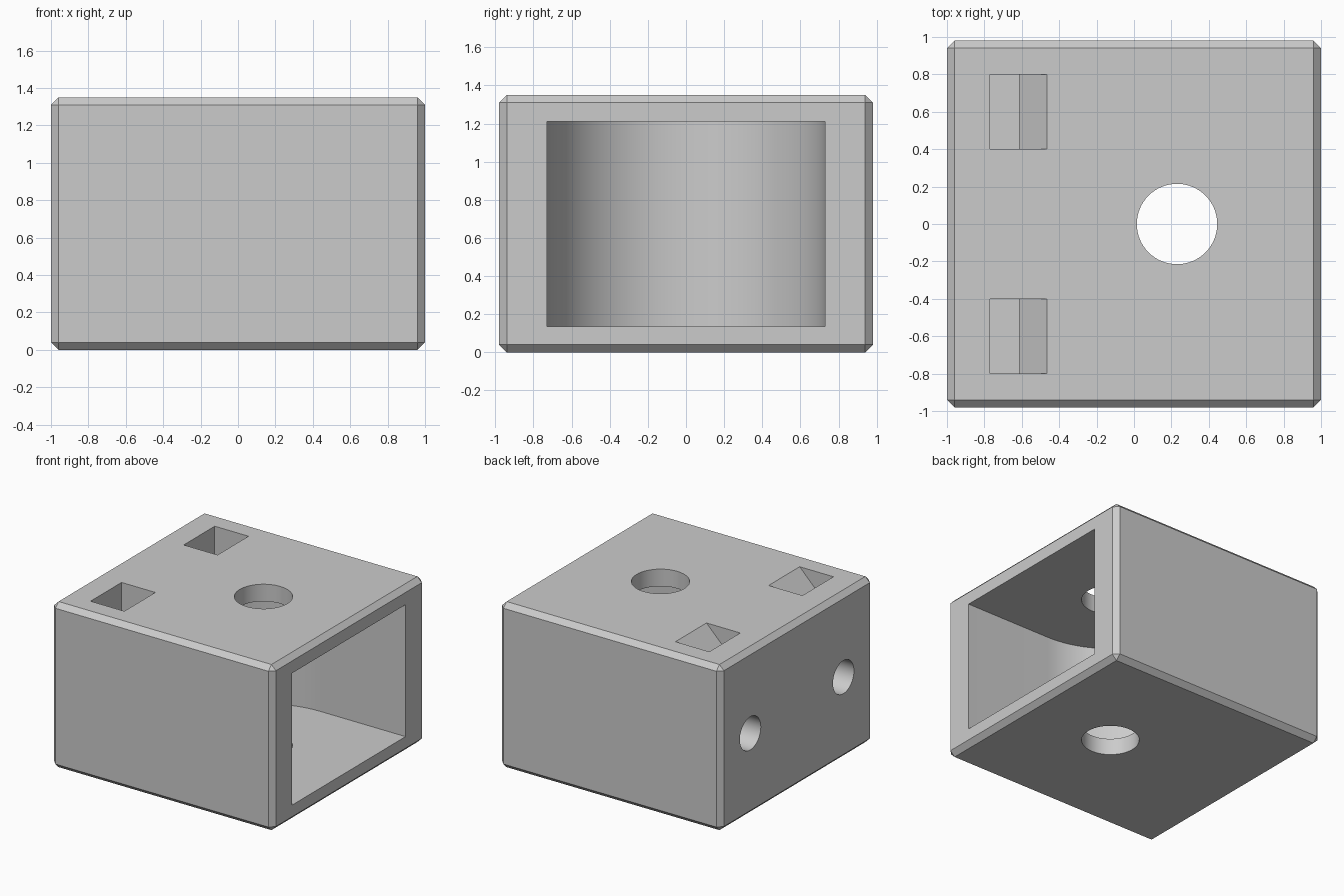
import bpy, bmesh, math
from mathutils import Matrix, Vector

cube = bpy.data.objects.get("Cube")
if cube:
    bpy.data.objects.remove(cube, do_unlink=True)

grey = bpy.data.materials.new("light grey plastic")
grey.use_nodes = True
colour = (0.6, 0.6, 0.6, 1)
grey.diffuse_color = colour
grey.node_tree.nodes["Principled BSDF"].inputs["Base Color"].default_value = colour


def add_object(name, bm):
    bmesh.ops.recalc_face_normals(bm, faces=bm.faces[:])
    mesh = bpy.data.meshes.new(name)
    bm.to_mesh(mesh)
    bm.free()
    mesh.materials.append(grey)
    obj = bpy.data.objects.new(name, mesh)
    bpy.context.collection.objects.link(obj)
    return obj


def prism(name, outline, sweep):
    """Sweep a flat outline of 3D points along a vector."""
    bm = bmesh.new()
    face = bm.faces.new([bm.verts.new(p) for p in outline])
    result = bmesh.ops.extrude_face_region(bm, geom=[face])
    moved = [v for v in result["geom"] if isinstance(v, bmesh.types.BMVert)]
    bmesh.ops.translate(bm, verts=moved, vec=Vector(sweep))
    return add_object(name, bm)


def rod(name, radius, length, centre, axis="Z"):
    bm = bmesh.new()
    turn = Matrix.Rotation(math.pi / 2, 4, "Y") if axis == "X" else Matrix()
    bmesh.ops.create_cone(bm, cap_ends=True, segments=64, radius1=radius,
                          radius2=radius, depth=length,
                          matrix=Matrix.Translation(centre) @ turn)
    return add_object(name, bm)


# Chamfered block
bm = bmesh.new()
bmesh.ops.create_cube(bm, size=1)
bmesh.ops.scale(bm, vec=(2, 1.96, 1.35), verts=bm.verts)
bmesh.ops.translate(bm, vec=(0, 0, 0.675), verts=bm.verts)
body = add_object("housing_body", bm)
bevel = body.modifiers.new("chamfer", "BEVEL")
bevel.width = 0.04
bevel.segments = 1

# Round-ended cavity, open on the +x side
cx, radius, floor, ceiling = 0.23, 0.73, 0.135, 1.21
arc = [math.pi / 2 + math.pi * i / 48 for i in range(49)]
outline = [(cx + radius * math.cos(a), radius * math.sin(a), floor) for a in arc]
outline += [(1.2, -radius, floor), (1.2, radius, floor)]
cutters = [prism("cavity_cutter", outline, (0, 0, ceiling - floor))]

# Vertical hole through roof and floor
cutters.append(rod("axle_hole_cutter", 0.215, 2, (cx, 0, 0.675)))

# Pair of top slots with a sloped lead-in, and the screw holes that meet them
slot = [(-0.77, 1.5), (-0.77, 0.45), (-0.615, 0.45), (-0.615, 1.2),
        (-0.465, 1.35), (-0.465, 1.5)]
for side in (-1, 1):
    y = 0.6 * side
    cutters.append(prism("slot_cutter", [(x, y - 0.2, z) for x, z in slot], (0, 0.4, 0)))
    cutters.append(rod("screw_hole_cutter", 0.135, 0.7, (-0.87, y, 0.67), "X"))

for cutter in cutters:
    cutter.hide_render = True
    cut = body.modifiers.new(cutter.name, "BOOLEAN")
    cut.operation = "DIFFERENCE"
    cut.solver = "EXACT"
    cut.object = cutter

# Apply the cuts, drop the cutters, and smooth only the round walls
bpy.ops.object.select_all(action="DESELECT")
body.select_set(True)
bpy.context.view_layer.objects.active = body
for name in [m.name for m in body.modifiers]:
    bpy.ops.object.modifier_apply(modifier=name)
for cutter in cutters:
    bpy.data.objects.remove(cutter, do_unlink=True)
bpy.ops.object.shade_smooth_by_angle(angle=math.radians(30))
